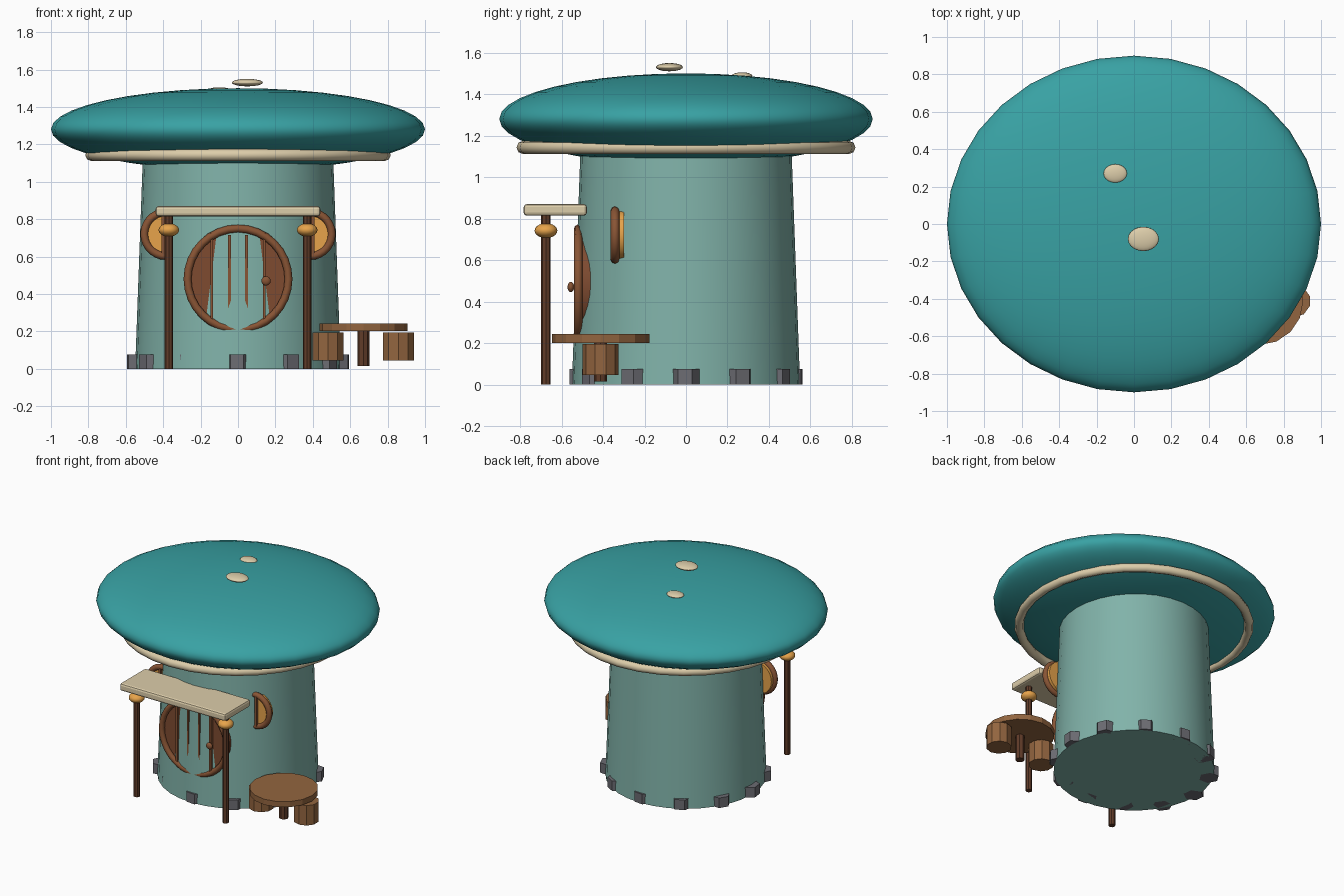
import bpy, math, random
from math import cos, sin, pi

if "Cube" in bpy.data.objects:
    bpy.data.objects.remove(bpy.data.objects["Cube"])

random.seed(4)


def material(name, r, g, b):
    m = bpy.data.materials.new(name)
    m.diffuse_color = (r, g, b, 1)
    m.use_nodes = True
    m.node_tree.nodes["Principled BSDF"].inputs["Base Color"].default_value = m.diffuse_color
    return m


TEAL = material("cap_teal", 0.04, 0.36, 0.37)
PALE = material("stem_pale_teal", 0.22, 0.45, 0.40)
CREAM = material("cream", 0.72, 0.61, 0.40)
FRAME = material("frame_brown", 0.25, 0.09, 0.035)
DOOR = material("door_brown", 0.21, 0.07, 0.03)
POST = material("post_brown", 0.12, 0.045, 0.022)
AMBER = material("amber", 0.80, 0.37, 0.07)
WOOD = material("table_wood", 0.29, 0.13, 0.05)
STONE = material("stone_grey", 0.15, 0.15, 0.17)


def finish(name, mat, angle=None):
    o = bpy.context.object
    o.name = name
    o.data.materials.append(mat)
    if angle:
        bpy.ops.object.shade_smooth_by_angle(angle=math.radians(angle))
    return o


def ellipsoid(name, mat, loc, radii, seg=20, rings=12):
    bpy.ops.mesh.primitive_uv_sphere_add(segments=seg, ring_count=rings, radius=1, location=loc)
    bpy.context.object.scale = radii
    return finish(name, mat, 60)


def cylinder(name, mat, loc, r, depth, sides, rot=(0, 0, 0), angle=None):
    bpy.ops.mesh.primitive_cylinder_add(vertices=sides, radius=r, depth=depth, location=loc, rotation=rot)
    return finish(name, mat, angle)


def ring(name, mat, loc, major, minor, rot=(0, 0, 0), seg=32):
    bpy.ops.mesh.primitive_torus_add(major_segments=seg, minor_segments=8, major_radius=major,
                                     minor_radius=minor, location=loc, rotation=rot)
    return finish(name, mat, 60)


def box(name, mat, loc, size, bevel=0):
    bpy.ops.mesh.primitive_cube_add(size=1, location=loc)
    bpy.context.object.scale = size
    bpy.ops.object.transform_apply(location=False, rotation=False, scale=True)
    o = finish(name, mat)
    if bevel:
        m = o.modifiers.new("bevel", "BEVEL")
        m.width, m.segments = bevel, 2
    return o


FACING = (pi / 2, 0, 0)

# Tapered stem
bpy.ops.mesh.primitive_cone_add(vertices=32, radius1=0.55, radius2=0.507, depth=1.18, location=(0, 0, 0.59))
finish("stem", PALE, 40)

# Mushroom cap, rim under it and spots on top
ellipsoid("cap", TEAL, (0, 0, 1.28), (1.0, 0.9, 0.22), 32, 20)
ring("cap_rim", CREAM, (0, 0, 1.143), 0.785, 0.032)
ellipsoid("cap_spot_large", CREAM, (0.05, -0.08, 1.53), (0.083, 0.065, 0.02))
ellipsoid("cap_spot_small", CREAM, (-0.1, 0.27, 1.488), (0.063, 0.05, 0.017))

# Foundation stones
for i in range(12):
    a = i * pi / 6
    k = 0.955 if i == 8 else 1
    cylinder(f"foundation_stone_{i + 1}", STONE,
             (0.53 * k * cos(a), 0.498 * k * sin(a), 0.0375), 0.07, 0.075, 6,
             (0, 0, a + random.uniform(-0.15, 0.15)))

# Round door with frame, battens and knob
cylinder("door", DOOR, (0, -0.475, 0.48), 0.265, 0.07, 32, FACING, 40)
ring("door_frame", FRAME, (0, -0.52, 0.48), 0.27, 0.021, FACING)
for i, x in enumerate((-0.14, -0.046, 0.046, 0.14)):
    h = 0.46 if abs(x) > 0.1 else 0.44
    box(f"door_batten_{i + 1}", FRAME, (x, -0.518, 0.495), (0.015, 0.03, h))
ellipsoid("door_knob", FRAME, (0.15, -0.555, 0.47), (0.025, 0.016, 0.025), 16, 8)

# Mirrored windows, porch posts and lanterns
for side, s in (("left", -1), ("right", 1)):
    x = 0.383 * s
    cylinder(f"{side}_window_pane", AMBER, (x, -0.322, 0.72), 0.118, 0.045, 28, FACING, 40)
    ring(f"{side}_window_frame", FRAME, (x, -0.342, 0.72), 0.118, 0.021, FACING, 28)
    box(f"{side}_window_bar", FRAME, (0.40 * s, -0.345, 0.72), (0.018, 0.035, 0.22))
    cylinder(f"{side}_porch_post", POST, (0.37 * s, -0.675, 0.41), 0.023, 0.82, 8)
    ellipsoid(f"{side}_lantern", AMBER, (0.37 * s, -0.675, 0.742), (0.055, 0.055, 0.036), 16, 10)

# Porch roof slab
box("porch_roof", CREAM, (0, -0.63, 0.842), (0.88, 0.305, 0.056), 0.015)

# Garden table with two stools
cylinder("table_top", WOOD, (0.67, -0.412, 0.222), 0.235, 0.042, 16)
cylinder("table_leg", POST, (0.67, -0.412, 0.11), 0.032, 0.19, 8)
for side, x in (("left", 0.482), ("right", 0.857)):
    cylinder(f"{side}_stool", WOOD, (x, -0.412, 0.12), 0.087, 0.15, 10)
